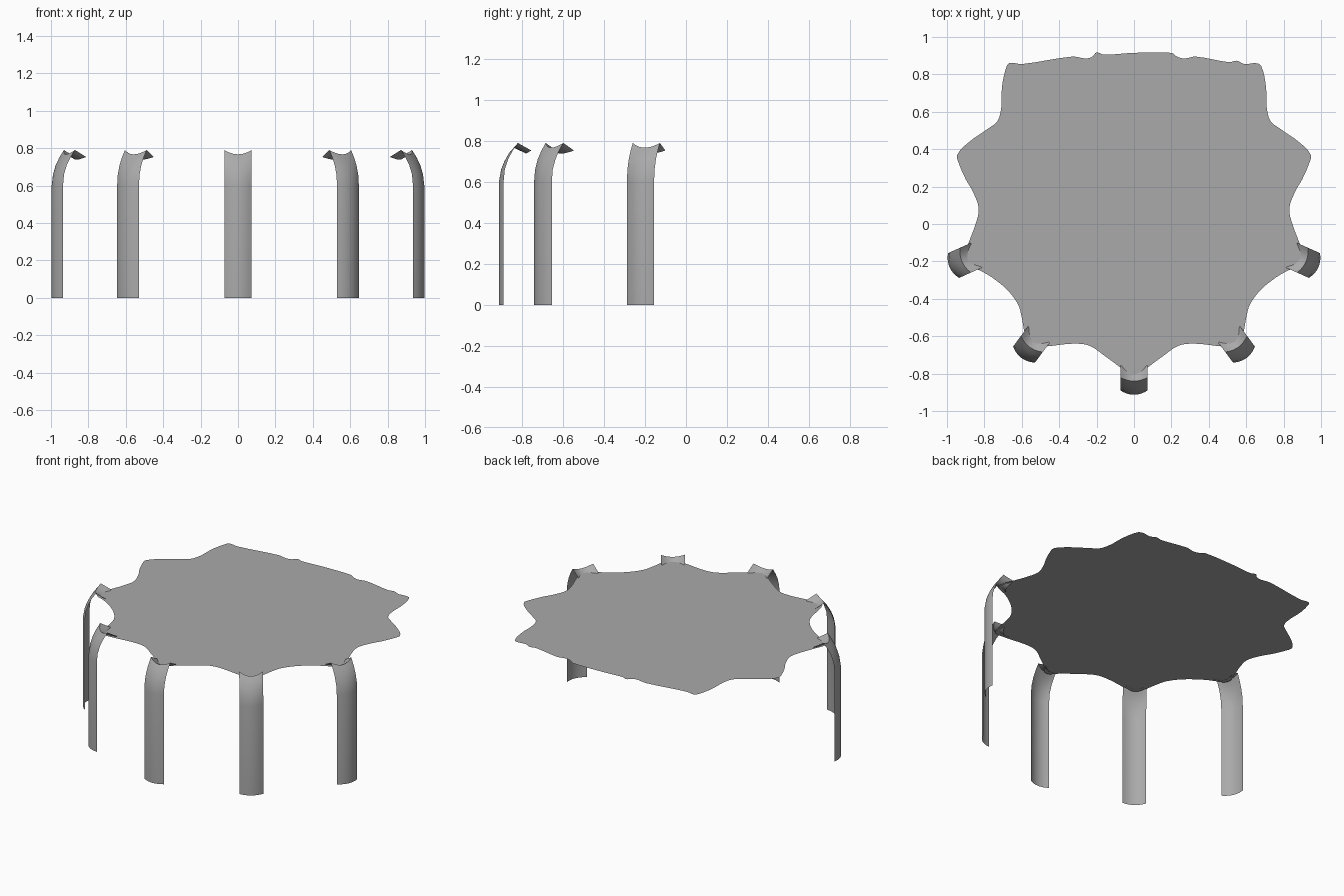
import bpy, bmesh, math
from mathutils import Vector, Matrix

cube = bpy.data.objects.get("Cube")
if cube:
    bpy.data.objects.remove(cube, do_unlink=True)

grey = bpy.data.materials.new("plain grey")
grey.use_nodes = True
colour = (0.4, 0.4, 0.4, 1)
grey.diffuse_color = colour
for node in grey.node_tree.nodes:
    if node.type == 'BSDF_PRINCIPLED':
        node.inputs["Base Color"].default_value = colour

TOP_HEIGHT = 0.75
HALF_WIDTH = 0.0725
SEGMENTS = 10


def add_object(name, bm):
    mesh = bpy.data.meshes.new(name)
    bm.to_mesh(mesh)
    bm.free()
    mesh.materials.append(grey)
    obj = bpy.data.objects.new(name, mesh)
    bpy.context.collection.objects.link(obj)
    return obj


def smooth_loop(points, steps=4):
    """Closed spline passing through every point."""
    pts = [Vector(p) for p in points]
    result = []
    for i in range(len(pts)):
        a, b, c, d = (pts[(i + k) % len(pts)] for k in (-1, 0, 1, 2))
        # Limit the tangents so uneven spacing does not overshoot
        reach = (c - b).length
        m0 = (c - a).normalized() * reach
        m1 = (d - b).normalized() * reach
        for s in range(steps):
            t = s / steps
            result.append(b * (2*t**3 - 3*t**2 + 1) + m0 * (t**3 - 2*t**2 + t)
                          + c * (3*t**2 - 2*t**3) + m1 * (t**3 - t**2))
    return result


# Wavy table top: mirrored sides, with a separate back edge on each half
side = [(.68, .845), (.705, .74), (.71, .62), (.73, .55), (.78, .51), (.88, .44),
        (.945, .37), (.935, .32), (.90, .24), (.86, .17), (.83, .08), (.85, -.01),
        (.88, -.09), (.91, -.2), (.82, -.25), (.76, -.285), (.68, -.35),
        (.62, -.43), (.6, -.5), (.585, -.58), (.555, -.65), (.48, -.655),
        (.33, -.64), (.24, -.65), (.15, -.71), (.07, -.77)]
back_left = [(0, .915), (.2, .915), (.23, .895), (.27, .885), (.33, .895),
             (.51, .865), (.55, .873), (.59, .855), (.65, .86)]
back_right = [(-.66, .862), (-.6, .855), (-.33, .895), (-.26, .885),
              (-.225, .893), (-.2, .917), (-.16, .905)]
mirrored = [(-x, y) for x, y in reversed(side)]
outline = back_left + side + [(0, -.83)] + mirrored + back_right

bm = bmesh.new()
face = bm.faces.new([bm.verts.new((p.x, p.y, TOP_HEIGHT)) for p in smooth_loop(outline)])
face.normal_update()
if face.normal.z < 0:
    face.normal_flip()
bmesh.ops.triangulate(bm, faces=[face])
add_object("table_top", bm)

# Leg profiles as (inward, height), along the edges and along the middle
edge_line = [(0, 0), (0, .6), (.006, .66), (.022, .71), (.043, .75), (.07, .79), (.135, .753)]
middle_line = [(-.023, 0), (-.023, .6), (-.012, .66), (.004, .7), (.026, .74), (.05, .767), (.11, .738)]


def add_leg(name, x, y, azimuth):
    """Thin bowed strip with a hooked end, facing outward along azimuth."""
    bm = bmesh.new()
    rows = []
    for edge, middle in zip(edge_line, middle_line):
        row = []
        for i in range(SEGMENTS + 1):
            u = 2 * i / SEGMENTS - 1
            p = Vector(middle).lerp(Vector(edge), u * u)
            row.append(bm.verts.new((-p.x, u * HALF_WIDTH, p.y)))
        rows.append(row)
    for low, high in zip(rows, rows[1:]):
        for i in range(SEGMENTS):
            bm.faces.new((low[i], low[i + 1], high[i + 1], high[i]))
    bm.transform(Matrix.Translation((x, y, 0)) @ Matrix.Rotation(math.radians(azimuth), 4, 'Z'))
    leg = add_object(name, bm)
    bpy.ops.object.select_all(action='DESELECT')
    leg.select_set(True)
    bpy.context.view_layer.objects.active = leg
    bpy.ops.object.shade_smooth_by_angle(angle=math.radians(35))


add_leg("front_leg", 0, -.89, -90)
for label, sign in (("left", 1), ("right", -1)):
    for part, x, y, turn in (("front", .588, -.698, 36.5), ("side", .965, -.222, 66)):
        add_leg(f"{label}_{part}_leg", sign * x, y, -90 + sign * turn)
